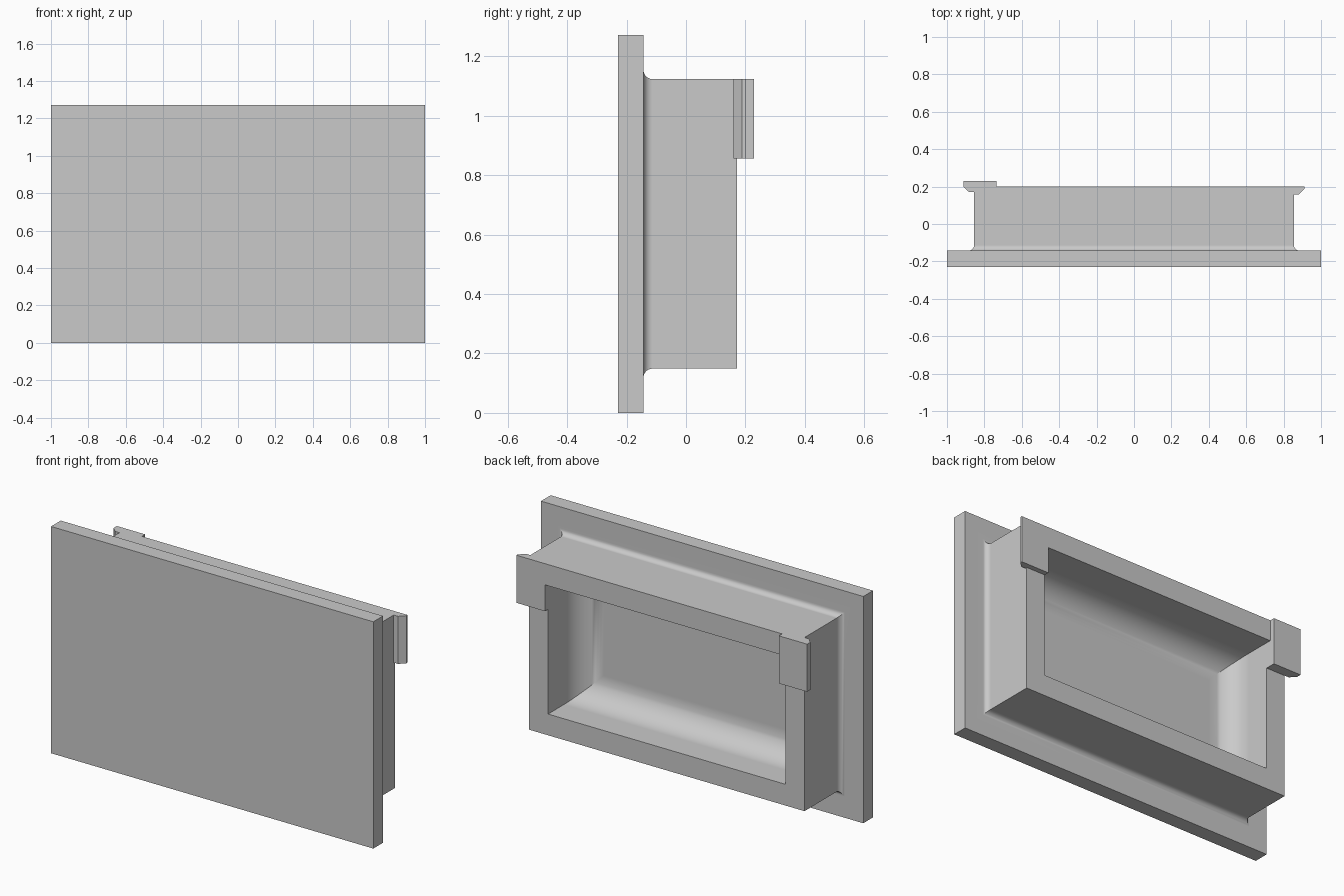
import bpy
import bmesh
from math import sin, cos, pi

cube = bpy.data.objects.get("Cube")
if cube:
    bpy.data.objects.remove(cube, do_unlink=True)

# One plain grey for the whole model
grey = bpy.data.materials.new("plain_grey")
grey.use_nodes = True
GREY = (0.59, 0.59, 0.59, 1)
grey.diffuse_color = GREY
grey.node_tree.nodes["Principled BSDF"].inputs["Base Color"].default_value = GREY

MID_Z = 0.636                            # height of the centre of the panel
PANEL_X, PANEL_Z = 1.0, MID_Z            # half sizes
BODY_X, BODY_Z = 0.855, 0.487
WALL = 0.119
FRONT, PANEL_BACK, LIP = -0.229, -0.143, 0.171
FLOOR = -0.114                           # bottom of the recess
RAIL, BACK = 0.2, 0.229
HOLE_X, HOLE_Z = BODY_X - WALL, BODY_Z - WALL
TOP = MID_Z + BODY_Z


def finish(name, bm, smooth=False):
    bmesh.ops.recalc_face_normals(bm, faces=bm.faces)
    mesh = bpy.data.meshes.new(name)
    bm.to_mesh(mesh)
    bm.free()
    mesh.materials.append(grey)
    obj = bpy.data.objects.new(name, mesh)
    bpy.context.collection.objects.link(obj)
    if smooth:
        bpy.ops.object.select_all(action="DESELECT")
        obj.select_set(True)
        bpy.context.view_layer.objects.active = obj
        bpy.ops.object.shade_smooth_by_angle(angle=pi / 6)
        # Keeps the large flat faces evenly shaded beside the coves
        obj.modifiers.new("even_flats", "WEIGHTED_NORMAL").keep_sharp = True


def loft_rectangles(name, rings):
    """Skin a row of upright rectangles (half x, half z, y), capped at both ends."""
    bm = bmesh.new()
    loops = []
    for hx, hz, y in rings:
        corners = ((-hx, -hz), (hx, -hz), (hx, hz), (-hx, hz))
        loops.append([bm.verts.new((x, y, MID_Z + z)) for x, z in corners])
    for a, b in zip(loops, loops[1:]):
        for i in range(4):
            j = (i + 1) % 4
            bm.faces.new((a[i], a[j], b[j], b[i]))
    bm.faces.new(loops[0])
    bm.faces.new(loops[-1])
    finish(name, bm, smooth=True)


def extrude_plan(name, points, z0, z1):
    """Raise an outline drawn in plan from z0 to z1."""
    bm = bmesh.new()
    face = bm.faces.new([bm.verts.new((x, y, z0)) for x, y in points])
    raised = bmesh.ops.extrude_face_region(bm, geom=[face])["geom"]
    verts = [v for v in raised if isinstance(v, bmesh.types.BMVert)]
    bmesh.ops.translate(bm, verts=verts, vec=(0, 0, z1 - z0))
    finish(name, bm)


def cove(hx, hz, base, radius, steps, outward):
    """Rings of a cove that runs from the walls (hx, hz) onto the plane y = base."""
    rings = []
    for i in range(steps + 1):
        a = pi / 2 * i / steps
        spread = outward * radius * (1 - cos(a))
        rings.append((hx + spread, hz + spread, base + radius * (1 - sin(a))))
    return rings


# Front panel, hollow body and coved recess in one skin
loft_rectangles("panel_and_body", [
    (PANEL_X, PANEL_Z, FRONT),
    (PANEL_X, PANEL_Z, PANEL_BACK),
    *reversed(cove(BODY_X, BODY_Z, PANEL_BACK, 0.03, 6, 1)),
    (BODY_X, BODY_Z, LIP),
    (HOLE_X, HOLE_Z, LIP),
    *cove(HOLE_X, HOLE_Z, FLOOR, 0.145, 14, -1),
])

# Raised rail along the top of the lip
extrude_plan("top_rail", [(-HOLE_X, LIP), (HOLE_X, LIP), (HOLE_X, RAIL), (-HOLE_X, RAIL)],
             MID_Z + HOLE_Z, TOP)


# Chamfered catches at the upper corners; the right one stands further back
def catch(name, side, back, shoulder, under):
    plan = [(HOLE_X, LIP), (HOLE_X, back), (0.912, back), (0.912, shoulder),
            (0.882, under), (BODY_X, under)]
    if under < LIP:
        plan.append((BODY_X, LIP))
    extrude_plan(name, [(side * x, y) for x, y in plan], 0.856, TOP)


catch("left_catch", 1, RAIL, 0.189, 0.159)
catch("right_catch", -1, BACK, RAIL, LIP)
